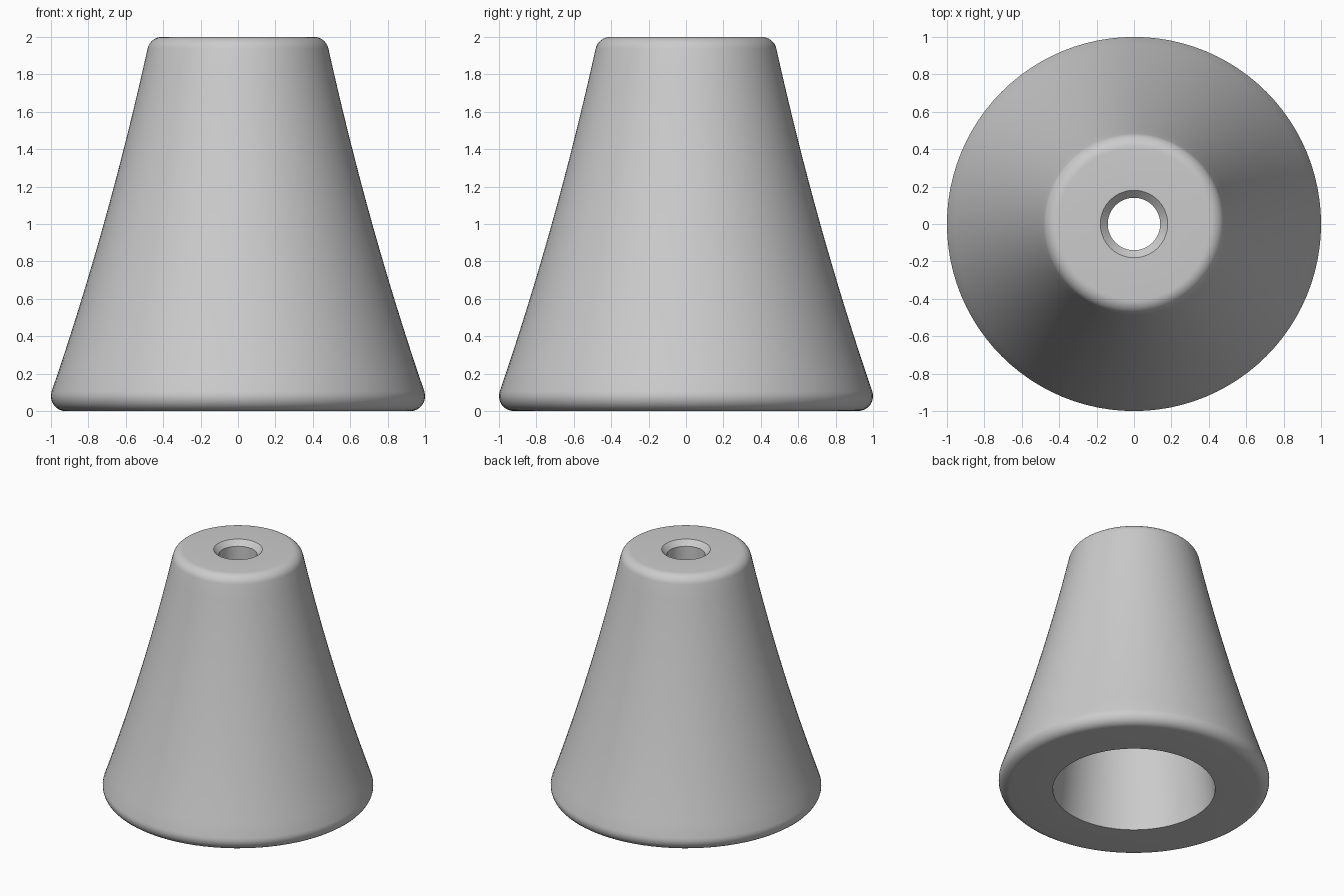
import bpy, bmesh
from math import cos, sin, radians, tau
from mathutils import Vector

cube = bpy.data.objects.get("Cube")
if cube:
    bpy.data.objects.remove(cube, do_unlink=True)

SEGMENTS = 96


def make_material(name, color):
    mat = bpy.data.materials.new(name)
    mat.use_nodes = True
    mat.diffuse_color = color
    mat.node_tree.nodes["Principled BSDF"].inputs["Base Color"].default_value = color
    return mat


def arc(cx, cz, radius, start, end, steps=8):
    """Points of a rounded edge, angles in degrees."""
    angles = [radians(start + (end - start) * i / steps) for i in range(steps + 1)]
    return [(cx + radius * cos(a), cz + radius * sin(a)) for a in angles]


def flare(start, control, end, steps=16):
    """Inner points of a gentle curve between two rounded edges."""
    a, b, c = Vector(start), Vector(control), Vector(end)
    ts = [i / steps for i in range(1, steps)]
    return [tuple(a * (1 - t) ** 2 + b * (2 * t * (1 - t)) + c * t ** 2) for t in ts]


def lathe(name, profile, mat):
    """Revolve a closed (radius, height) profile around z."""
    bm = bmesh.new()
    verts = [bm.verts.new((r, 0, z)) for r, z in profile]
    edges = [bm.edges.new((v, verts[(i + 1) % len(verts)])) for i, v in enumerate(verts)]
    bmesh.ops.spin(bm, geom=verts + edges, cent=(0, 0, 0), axis=(0, 0, 1),
                   angle=tau, steps=SEGMENTS, use_merge=True)
    bmesh.ops.remove_doubles(bm, verts=bm.verts, dist=0.0001)
    bmesh.ops.recalc_face_normals(bm, faces=bm.faces)
    mesh = bpy.data.meshes.new(name)
    bm.to_mesh(mesh)
    bm.free()
    mesh.materials.append(mat)
    obj = bpy.data.objects.new(name, mesh)
    bpy.context.collection.objects.link(obj)
    bpy.ops.object.select_all(action="DESELECT")
    obj.select_set(True)
    bpy.context.view_layer.objects.active = obj
    bpy.ops.object.shade_smooth_by_angle(angle=radians(30))
    return obj


# Flared outer wall with rounded rims
lower_rim = arc(0.92, 0.08, 0.08, -90, 19)
upper_rim = arc(0.405, 1.92, 0.08, 12.5, 90)
outer = lower_rim + flare(lower_rim[-1], (0.696, 0.979), upper_rim[0]) + upper_rim

# Chamfered screw hole opening into a tapered hollow
bore = [(0.18, 2.0), (0.14, 1.96), (0.14, 1.6), (0.42, 1.6), (0.6, 0.0)]

grey = make_material("light grey", (0.6, 0.6, 0.6, 1))
lathe("conical_foot", outer + bore, grey)
